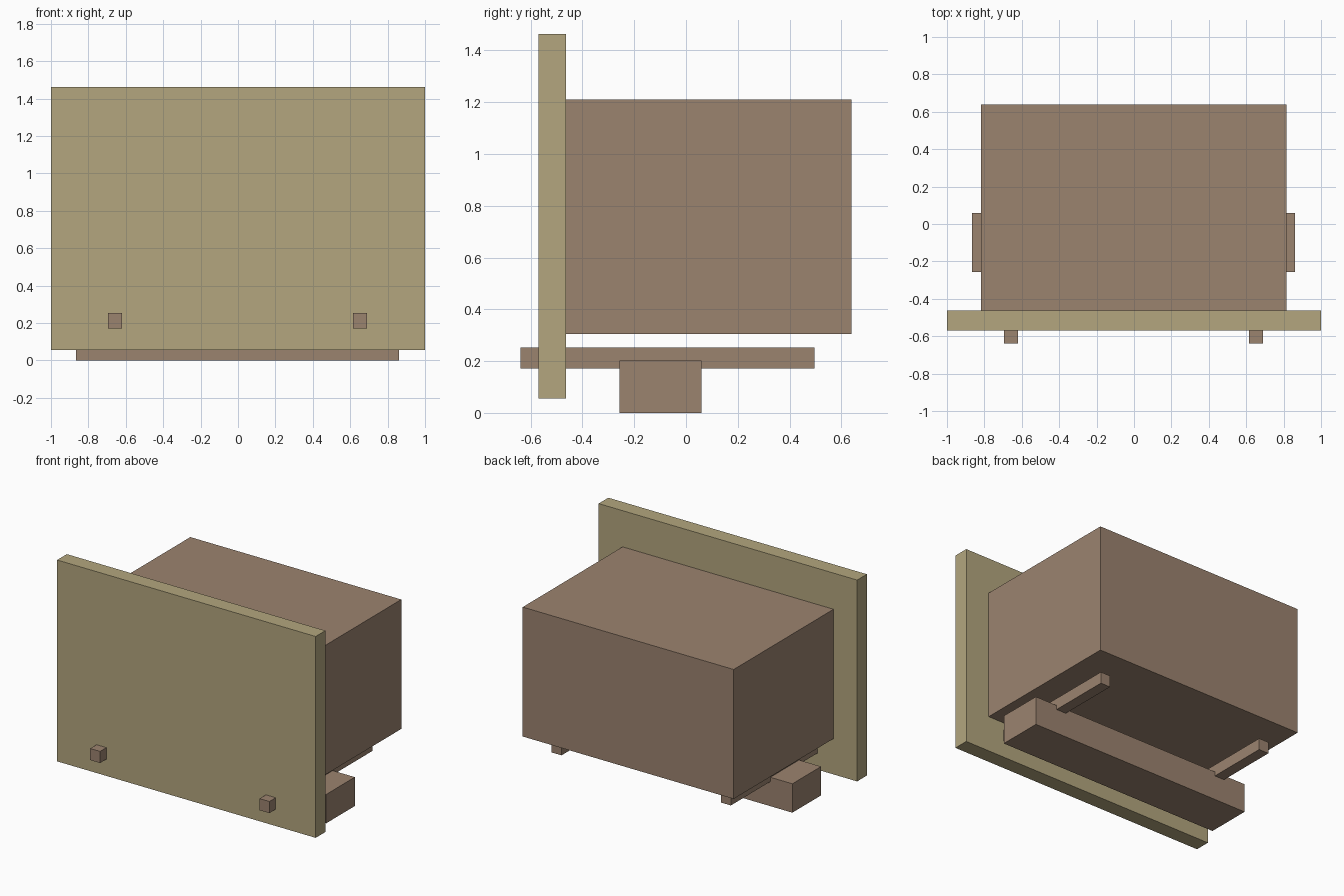
import bpy

if "Cube" in bpy.data.objects:
    bpy.data.objects.remove(bpy.data.objects["Cube"])


def material(name, rgb):
    m = bpy.data.materials.new(name)
    m.diffuse_color = (*rgb, 1.0)
    m.use_nodes = True
    m.node_tree.nodes["Principled BSDF"].inputs["Base Color"].default_value = m.diffuse_color
    return m


def box(name, x, y, z, mat):
    """Box spanning the given (min, max) ranges."""
    bpy.ops.mesh.primitive_cube_add(size=1, location=[(a + b) / 2 for a, b in (x, y, z)])
    ob = bpy.context.object
    ob.name = name
    for v in ob.data.vertices:
        v.co = [c * (b - a) for c, (a, b) in zip(v.co, (x, y, z))]
    ob.data.materials.append(mat)
    return ob


brown = material("warm brown", (0.33, 0.227, 0.159))
tan = material("olive tan", (0.451, 0.381, 0.209))

# Wide upright panel at the front
box("front_panel", (-1.0, 1.0), (-0.57, -0.463), (0.055, 1.463), tan)

# Large body behind the panel
box("body", (-0.817, 0.815), (-0.463, 0.64), (0.305, 1.21), brown)

# Cross beam on the ground
box("cross_beam", (-0.865, 0.862), (-0.257, 0.06), (0.0, 0.202), brown)

# Two rails running through the panel and over the beam
for side, x in (("left", -0.657), ("right", 0.653)):
    box(side + "_rail", (x - 0.038, x + 0.038), (-0.64, 0.497), (0.172, 0.253), brown)
